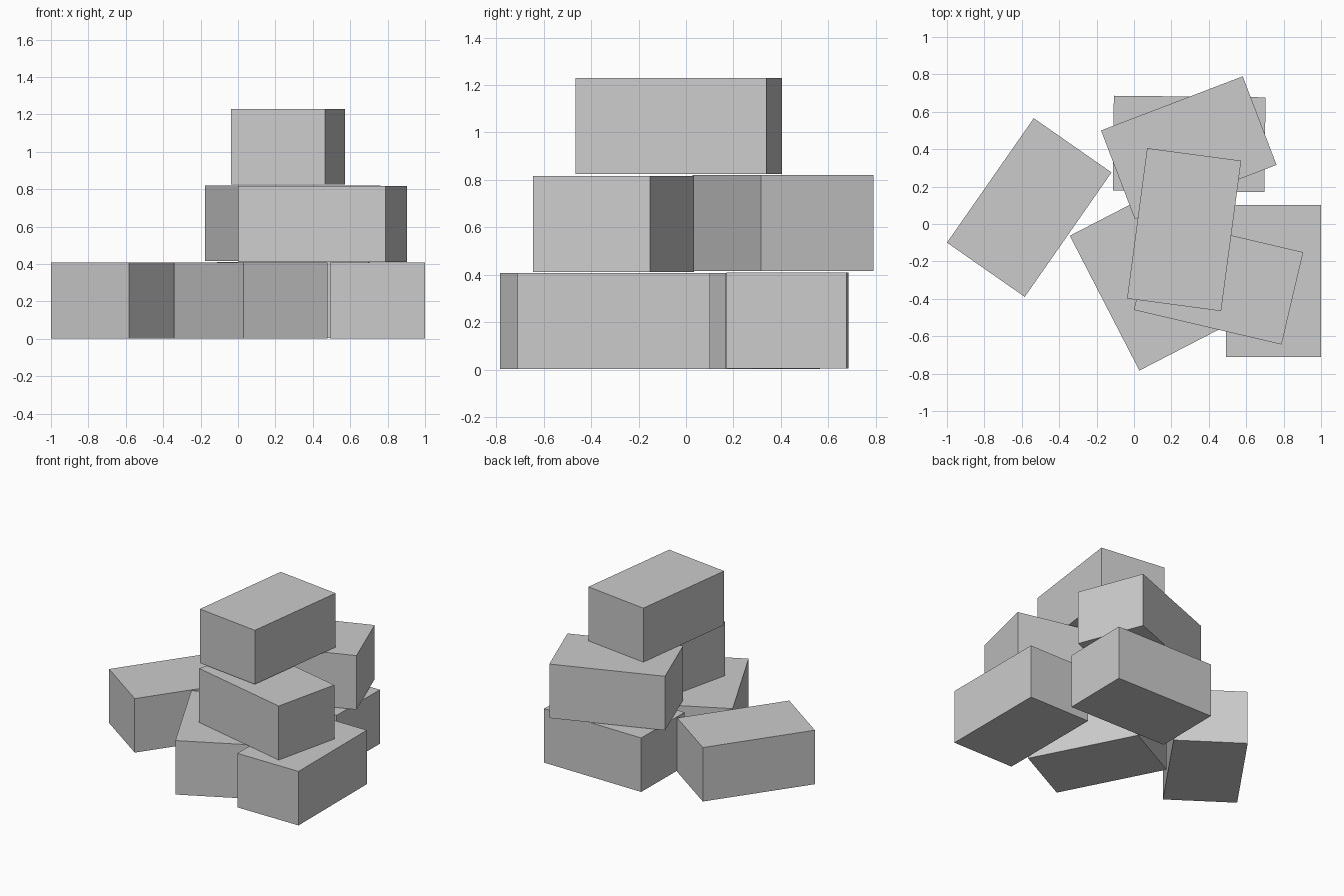
import bpy
from math import radians

if "Cube" in bpy.data.objects:
    bpy.data.objects.remove(bpy.data.objects["Cube"])

LENGTH, WIDTH, HEIGHT = 0.811, 0.507, 0.405


def block(name, x, y, z, angle):
    """One identical block, resting at height z and turned about the vertical."""
    bpy.ops.mesh.primitive_cube_add(size=1)
    ob = bpy.context.object
    ob.name = name
    ob.scale = (LENGTH, WIDTH, HEIGHT)
    ob.location = (x, y, z + HEIGHT / 2)
    ob.rotation_euler = (0, 0, radians(angle))
    return ob


# bottom layer
block("bottom_left_block", -0.56, 0.088, 0.002, 55.1)
block("bottom_front_block", 0.068, -0.307, 0.002, -62.7)
block("bottom_right_block", 0.746, -0.305, 0.002, 90)
block("bottom_back_block", 0.295, 0.428, 0.005, -0.6)

# middle layer
block("middle_front_block", 0.452, -0.305, 0.411, -13.2)
block("middle_back_block", 0.293, 0.408, 0.415, 20.9)

# top block
block("top_block", 0.268, -0.03, 0.824, 82.4)
